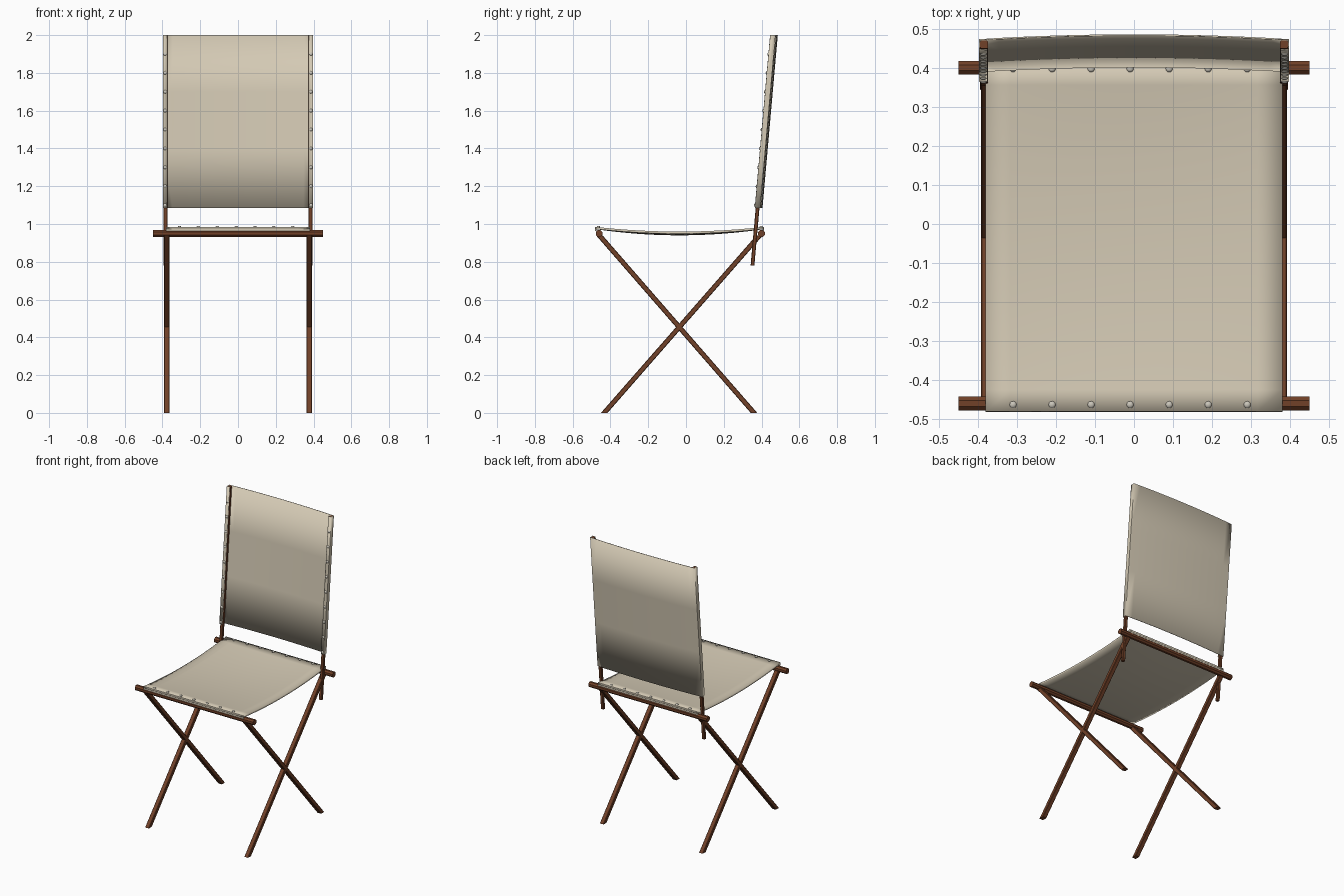
import bpy, bmesh, math
from mathutils import Matrix, Vector

if "Cube" in bpy.data.objects:
    bpy.data.objects.remove(bpy.data.objects["Cube"])


def material(name, rgb):
    m = bpy.data.materials.new(name)
    m.diffuse_color = (*rgb, 1)
    m.use_nodes = True
    m.node_tree.nodes["Principled BSDF"].inputs["Base Color"].default_value = m.diffuse_color
    return m


WOOD = material("brown wood", (0.165, 0.052, 0.021))
CANVAS = material("beige canvas", (0.66, 0.59, 0.46))
STUD = material("pale stud metal", (0.60, 0.57, 0.50))


def finish(name, bm, mat, smooth=False):
    bmesh.ops.recalc_face_normals(bm, faces=bm.faces)
    me = bpy.data.meshes.new(name)
    bm.to_mesh(me)
    bm.free()
    me.materials.append(mat)
    ob = bpy.data.objects.new(name, me)
    bpy.context.collection.objects.link(ob)
    if smooth:
        bpy.context.view_layer.objects.active = ob
        ob.select_set(True)
        bpy.ops.object.shade_smooth_by_angle(angle=math.radians(35))
        ob.select_set(False)
    return ob


def slanted_beam(name, x, y0, z0, y1, z1, wx, wy):
    """Square beam leaning in y, with ends cut level."""
    bm = bmesh.new()
    bmesh.ops.create_cube(bm, size=1)
    for v in bm.verts:
        up = v.co.z > 0
        v.co = (x + v.co.x * wx, (y1 if up else y0) + v.co.y * wy, z1 if up else z0)
    long_edges = [e for e in bm.edges if abs(e.verts[0].co.z - e.verts[1].co.z) > 0.1]
    bmesh.ops.bevel(bm, geom=long_edges, offset=0.003, segments=1, affect='EDGES')
    return finish(name, bm, WOOD)


def sheet(name, rows, thickness, offset):
    """Fabric from rows of points, thickened."""
    bm = bmesh.new()
    grid = [[bm.verts.new(p) for p in row] for row in rows]
    for a, b in zip(grid, grid[1:]):
        for i in range(len(a) - 1):
            bm.faces.new((a[i], a[i + 1], b[i + 1], b[i]))
    bm.normal_update()
    ob = finish(name, bm, CANVAS, True)
    mod = ob.modifiers.new("thickness", 'SOLIDIFY')
    mod.thickness = thickness
    mod.offset = offset
    return ob


def studs(name, points, direction, r=0.009):
    bm = bmesh.new()
    rot = Vector((0, 0, 1)).rotation_difference(Vector(direction)).to_matrix().to_4x4()
    for p in points:
        bmesh.ops.create_uvsphere(bm, u_segments=12, v_segments=6, radius=r,
                                  matrix=Matrix.Translation(p) @ rot @ Matrix.Diagonal((1, 1, 0.6, 1)))
    return finish(name, bm, STUD, True)


def post_y(z):
    return 0.352 + (z - 0.78) * 0.0885


# crossed legs and back posts on both sides
for side, s in (("right", 1), ("left", -1)):
    slanted_beam(f"{side}_rising_leg", s * 0.377, -0.433, 0, 0.39, 0.94, 0.03, 0.035)
    slanted_beam(f"{side}_falling_leg", s * 0.377, 0.36, 0, -0.459, 0.94, 0.03, 0.035)
    slanted_beam(f"{side}_back_post", s * 0.384, post_y(0.78), 0.78, post_y(1.998), 1.998, 0.021, 0.02)

# seat bars
for name, y in (("front_bar", -0.46), ("back_bar", 0.40)):
    bm = bmesh.new()
    bmesh.ops.create_cone(bm, cap_ends=True, segments=8, radius1=0.019, radius2=0.019, depth=0.9,
                          matrix=Matrix.Translation((0, y, 0.95)) @ Matrix.Rotation(math.pi / 2, 4, 'Y')
                          @ Matrix.Rotation(math.pi / 8, 4, 'Z'))
    finish(name, bm, WOOD)

# sagging seat
Y0, Y1, N = -0.481, 0.413, 16
rows = []
for j in range(N + 1):
    u = 2 * j / N - 1
    y = (Y0 + Y1) / 2 + u * (Y1 - Y0) / 2
    row = []
    for i in range(13):
        w = i / 6 - 1
        z = 0.979 - (1 - u * u) * (0.025 + 0.008 * (1 - w * w))
        row.append((w * 0.38, y, z))
    rows.append(row)
sheet("seat", rows, 0.012, 0)

# hems folded down at the seat ends
for name, y in (("front_seat_hem", Y0 + 0.003), ("back_seat_hem", Y1 - 0.003)):
    bm = bmesh.new()
    bmesh.ops.create_cube(bm, size=1, matrix=Matrix.Translation((0, y, 0.973))
                          @ Matrix.Diagonal((0.76, 0.006, 0.022, 1)))
    finish(name, bm, CANVAS)

# backrest canvas: flap in front of each post, round the outside, bowed across the back
half = [(0.375, -0.013), (0.396, -0.013), (0.396, 0.012)]
bow = [(0.396 * math.cos(math.pi * 0) * (1 - i / 8), 0.012 + 0.012 * (1 - (1 - i / 8) ** 2)) for i in range(1, 16)]
profile = half + bow + [(-x, y) for x, y in reversed(half)]
rows = [[(x, post_y(z) + y, z) for x, y in profile] for z in (1.085, 1.4, 1.7, 2.0)]
sheet("backrest", rows, 0.004, 0)

# studs
xs = [-0.31 + 0.1 * i for i in range(7)]
studs("front_seat_studs", [(x, -0.463, 0.985) for x in xs], (0, 0, 1))
studs("back_seat_studs", [(x, 0.398, 0.985) for x in xs], (0, 0, 1))
studs("backrest_studs", [(s * 0.386, post_y(z) - 0.015, z) for s in (-1, 1)
                         for z in [1.1 + 0.1 * i for i in range(9)]], (0, -1, 0.0885))
